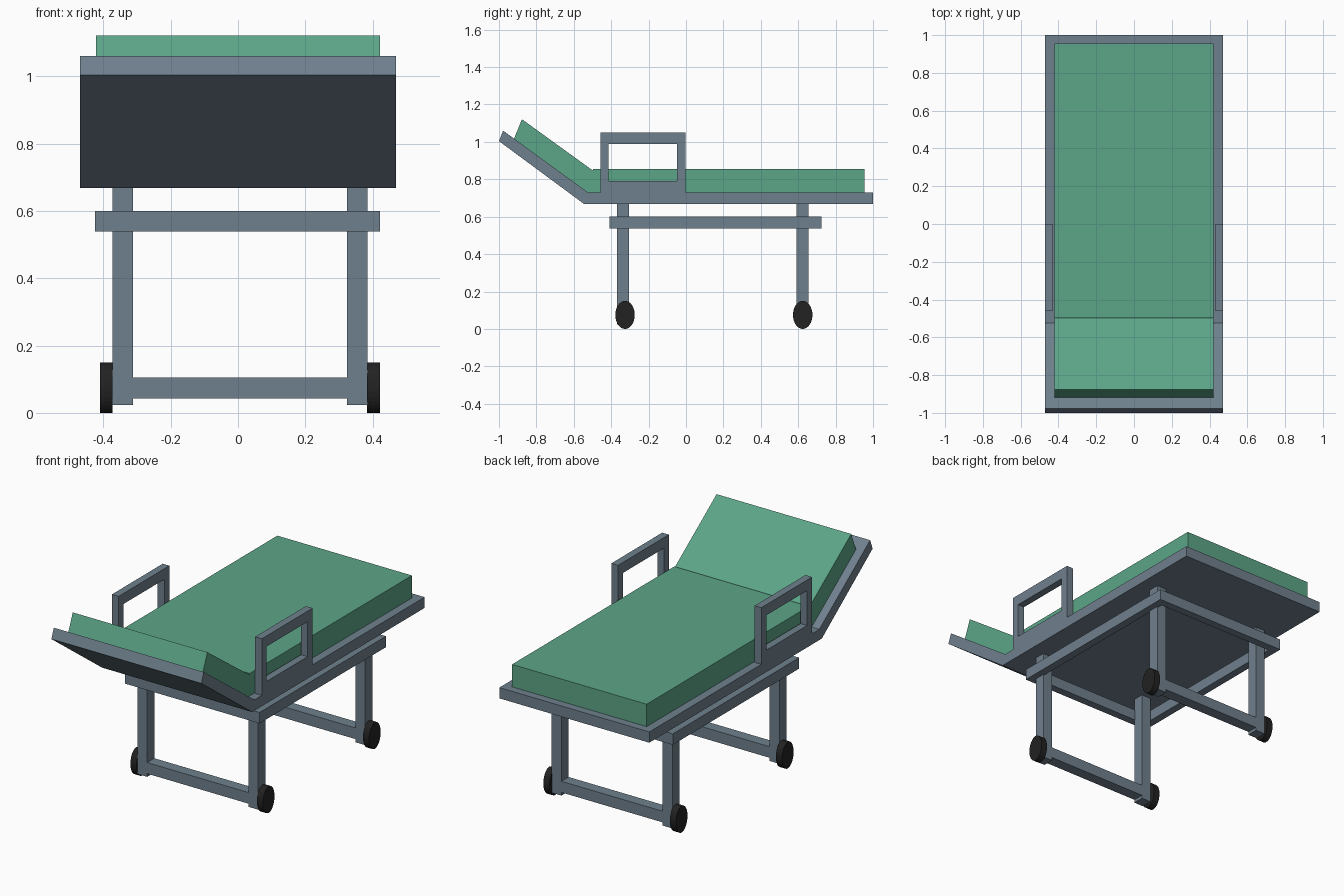
import bpy, bmesh, math

if "Cube" in bpy.data.objects:
    bpy.data.objects.remove(bpy.data.objects["Cube"])


def material(name, rgb):
    m = bpy.data.materials.new(name)
    m.diffuse_color = (*rgb, 1)
    m.use_nodes = True
    m.node_tree.nodes["Principled BSDF"].inputs["Base Color"].default_value = m.diffuse_color
    return m


GREY = material("steel grey", (0.159, 0.216, 0.268))
GREEN = material("mattress green", (0.107, 0.376, 0.246))
BLACK = material("wheel black", (0.016, 0.016, 0.016))


def finish(name, bm, mat):
    bmesh.ops.recalc_face_normals(bm, faces=bm.faces)
    me = bpy.data.meshes.new(name)
    bm.to_mesh(me)
    bm.free()
    me.materials.append(mat)
    ob = bpy.data.objects.new(name, me)
    bpy.context.collection.objects.link(ob)
    return ob


def prism(name, x0, x1, profile, mat):
    """Extrude a (y, z) side profile from x0 to x1."""
    bm = bmesh.new()
    face = bm.faces.new([bm.verts.new((x0, y, z)) for y, z in profile])
    ext = bmesh.ops.extrude_face_region(bm, geom=[face])["geom"]
    bmesh.ops.translate(bm, vec=(x1 - x0, 0, 0),
                        verts=[v for v in ext if isinstance(v, bmesh.types.BMVert)])
    return finish(name, bm, mat)


def box(name, x, y, z, mat=GREY):
    return prism(name, *x, [(y[0], z[0]), (y[1], z[0]), (y[1], z[1]), (y[0], z[1])], mat)


# Bed deck with the raised head section
prism("bed_deck", -0.47, 0.47,
      [(-0.545, 0.668), (1, 0.668), (1, 0.729), (-0.523, 0.729), (-0.978, 1.06), (-1, 1.004)], GREY)

# Two mattress parts
box("mattress", (-0.422, 0.422), (-0.498, 0.955), (0.729, 0.856), GREEN)
prism("head_mattress", -0.422, 0.422,
      [(-0.92, 1.016), (-0.877, 1.121), (-0.498, 0.847), (-0.498, 0.729), (-0.523, 0.729)], GREEN)

# Side guards: posts, top bar and lower panel
for side, x in (("left", (-0.47, -0.428)), ("right", (0.428, 0.47))):
    box(side + "_guard_head_post", x, (-0.458, -0.414), (0.729, 1.05))
    box(side + "_guard_foot_post", x, (-0.048, -0.003), (0.729, 1.05))
    box(side + "_guard_top_bar", x, (-0.414, -0.048), (0.99, 1.05))
    box(side + "_guard_panel", x, (-0.414, -0.048), (0.729, 0.792))

# Rectangular under-frame
Z = (0.538, 0.60)
for side, x in (("left", (-0.424, -0.379)), ("right", (0.376, 0.421))):
    box(side + "_under_rail", x, (-0.408, 0.724), Z)
for end, y in (("head", (-0.408, -0.363)), ("foot", (0.679, 0.724))):
    box(end + "_under_rail", (-0.379, 0.376), y, Z)

# Legs, lower crossbars and oval wheels
for end, yc in (("head", -0.336), ("foot", 0.622)):
    y = (yc - 0.032, yc + 0.032)
    box(end + "_crossbar", (-0.312, 0.323), y, (0.042, 0.105))
    for side, x, wx in (("left", (-0.373, -0.312), -0.391), ("right", (0.323, 0.384), 0.402)):
        box(f"{end}_{side}_leg", x, y, (0.024, 0.67))
        bm = bmesh.new()
        bmesh.ops.create_cone(bm, cap_ends=True, segments=32, radius1=1, radius2=1, depth=1)
        wy = -0.326 if end == "head" else 0.624
        for v in bm.verts:
            a, b, c = v.co
            v.co = (wx + c * 0.038, wy + a * 0.052, 0.075 + b * 0.075)
        finish(f"{end}_{side}_wheel", bm, BLACK)
